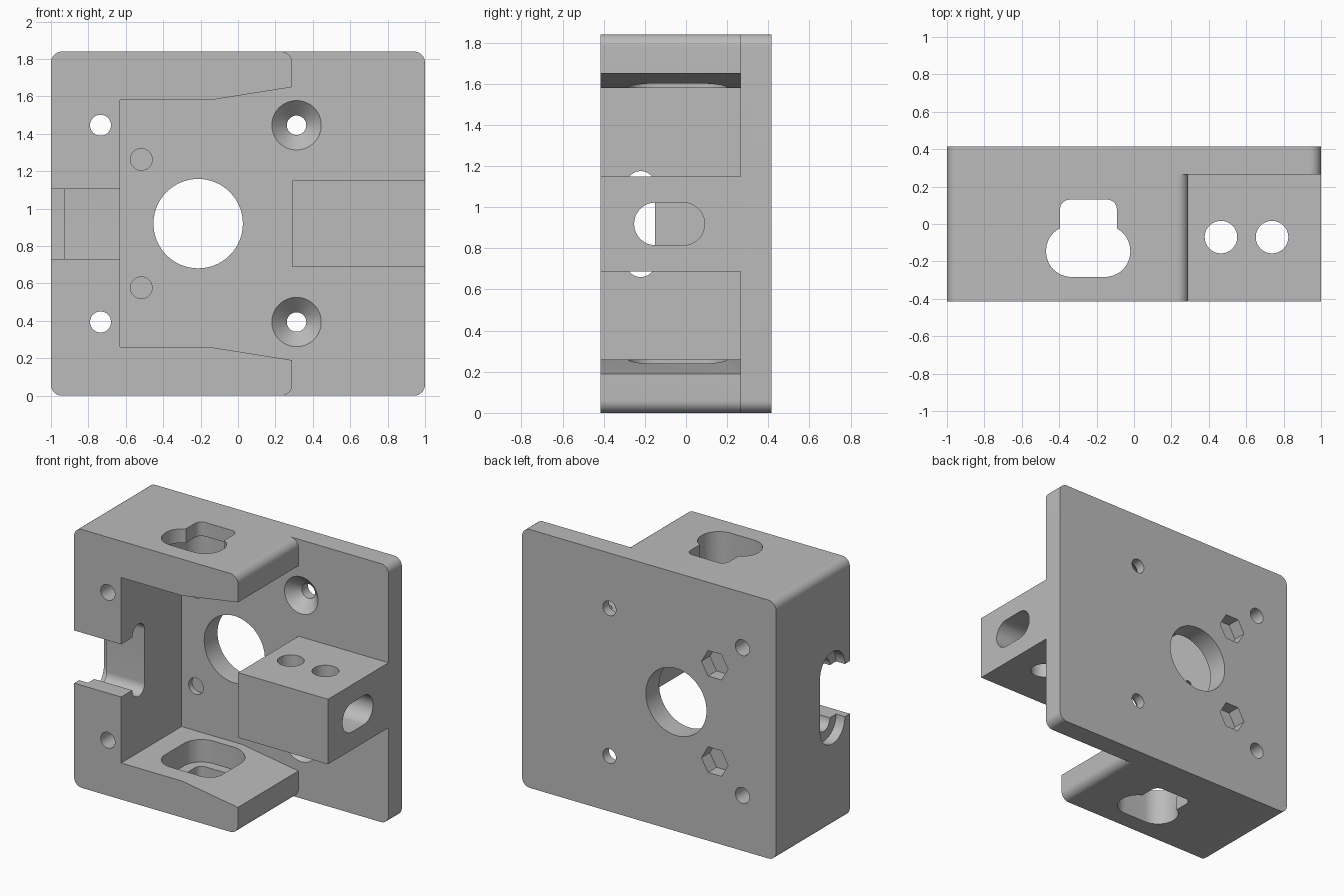
import bpy
import bmesh
import math

cube = bpy.data.objects.get("Cube")
if cube:
    bpy.data.objects.remove(cube, do_unlink=True)

WIDTH, HEIGHT, FRONT, BACK = 1.0, 1.84, -0.415, 0.415
PLATE = 0.265      # front face of the base plate
MID = HEIGHT / 2

grey = bpy.data.materials.new("grey plastic")
grey.use_nodes = True
colour = (0.5, 0.5, 0.5, 1)
grey.diffuse_color = colour
grey.node_tree.nodes["Principled BSDF"].inputs["Base Color"].default_value = colour


def arc(cu, cv, r, start, end, steps=12):
    angles = [math.radians(start + (end - start) * i / steps) for i in range(steps + 1)]
    return [(cu + r * math.cos(a), cv + r * math.sin(a)) for a in angles]


def circle(cu, cv, r, sides=64):
    return arc(cu, cv, r, 0, 360, sides)[:-1]


def rounded(u0, u1, v0, v1, r):
    # Rectangle with rounded corners; equal end arcs give a slot
    pts = (arc(u1 - r, v1 - r, r, 0, 90) + arc(u0 + r, v1 - r, r, 90, 180)
           + arc(u0 + r, v0 + r, r, 180, 270) + arc(u1 - r, v0 + r, r, 270, 360))
    return [p for i, p in enumerate(pts) if math.dist(p, pts[i - 1]) > 1e-5]


def rect(u0, u1, v0, v1):
    return [(u0, v0), (u1, v0), (u1, v1), (u0, v1)]


def prism(name, axis, profile, a, b, end_profile=None):
    # Extrude (or taper) a profile along an axis
    place = {"x": lambda u, v, t: (t, u, v),
             "y": lambda u, v, t: (u, t, v),
             "z": lambda u, v, t: (u, v, t)}[axis]
    bm = bmesh.new()
    first = [bm.verts.new(place(u, v, a)) for u, v in profile]
    last = [bm.verts.new(place(u, v, b)) for u, v in end_profile or profile]
    bm.faces.new(first)
    bm.faces.new(last)
    for i in range(len(first)):
        bm.faces.new((first[i - 1], first[i], last[i], last[i - 1]))
    bmesh.ops.recalc_face_normals(bm, faces=bm.faces)
    mesh = bpy.data.meshes.new(name)
    bm.to_mesh(mesh)
    bm.free()
    mesh.materials.append(grey)
    obj = bpy.data.objects.new(name, mesh)
    bpy.context.collection.objects.link(obj)
    return obj


# Solid block with rounded long edges
body = prism("motor_mount", "y", rounded(-WIDTH, WIDTH, 0, HEIGHT, 0.06), FRONT, BACK)


def cut(axis, profile, a, b, end_profile=None):
    cutter = prism("cutter", axis, profile, a, b, end_profile)
    cutter.hide_render = True
    mod = body.modifiers.new("cut", "BOOLEAN")
    mod.operation = "DIFFERENCE"
    mod.solver = "EXACT"
    mod.object = cutter
    bpy.ops.object.select_all(action="DESELECT")
    bpy.context.view_layer.objects.active = body
    body.select_set(True)
    bpy.ops.object.modifier_apply(modifier=mod.name)
    bpy.data.objects.remove(cutter, do_unlink=True)


# Front clearance: leaves the two arms, the side wall and the tensioner block
lower = [(-0.63, 0.26), (-0.15, 0.26), (0.29, 0.19)]
lower += arc(0.23, 0.06, 0.06, 0, -90)
lower += [(0.23, -0.1), (1.1, -0.1), (1.1, 0.687), (0.292, 0.687)]
upper = [(u, HEIGHT - v) for u, v in reversed(lower)]
upper[0], upper[1] = (0.292, 1.15), (1.1, 1.15)
cut("y", lower + upper, -0.6, PLATE)

# Central shaft hole
cut("y", circle(-0.213, MID, 0.239), 0.1, 0.6)

for side in (-1, 1):
    # Mounting holes through the side wall, countersunk ones in the plate
    z = MID + side * 0.526
    cut("y", circle(-0.735, z, 0.056), -0.6, 0.6)
    cut("y", circle(0.313, z, 0.052), 0.1, 0.6)
    cut("y", circle(0.313, z, 0.142), PLATE - 0.01, PLATE + 0.08, circle(0.313, z, 0.052))

    # Blind screw holes with hexagonal nut recesses behind
    z = MID + side * 0.343
    cut("y", circle(-0.517, z, 0.058), 0.2, 0.305)
    cut("y", circle(-0.517, z, 0.105, 6), 0.32, 0.6)

    # Arm openings: wide inner pocket, keyhole through the outer skin
    def level(depth):
        return HEIGHT - depth if side > 0 else depth
    cut("z", rounded(-0.47, -0.02, -0.283, 0.2, 0.135), level(0.1), level(0.4))
    cut("z", rounded(-0.47, -0.02, -0.283, -0.008, 0.135), level(-0.1), level(0.15))
    cut("z", rounded(-0.395, -0.092, -0.13, 0.13, 0.05), level(-0.1), level(0.15))

# Side wall notch: open front, narrow slot inside, wider recess outside
cut("x", rect(-0.6, -0.22, 0.73, 1.105), -1.2, -0.6)
cut("x", rounded(-0.29, -0.15, 0.66, 1.175, 0.0699), -1.2, -0.6)
cut("x", rounded(-0.36, -0.08, 0.59, 1.245, 0.1399), -1.2, -0.93)

# Tensioner block: belt slot lengthwise and two vertical screw holes
cut("x", rounded(-0.252, 0.09, 0.815, 1.022, 0.103), 0.2, 1.2)
for x in (0.465, 0.738):
    cut("z", circle(x, -0.07, 0.087), 0.5, 1.3)

bpy.ops.object.shade_smooth_by_angle(angle=math.radians(30))
